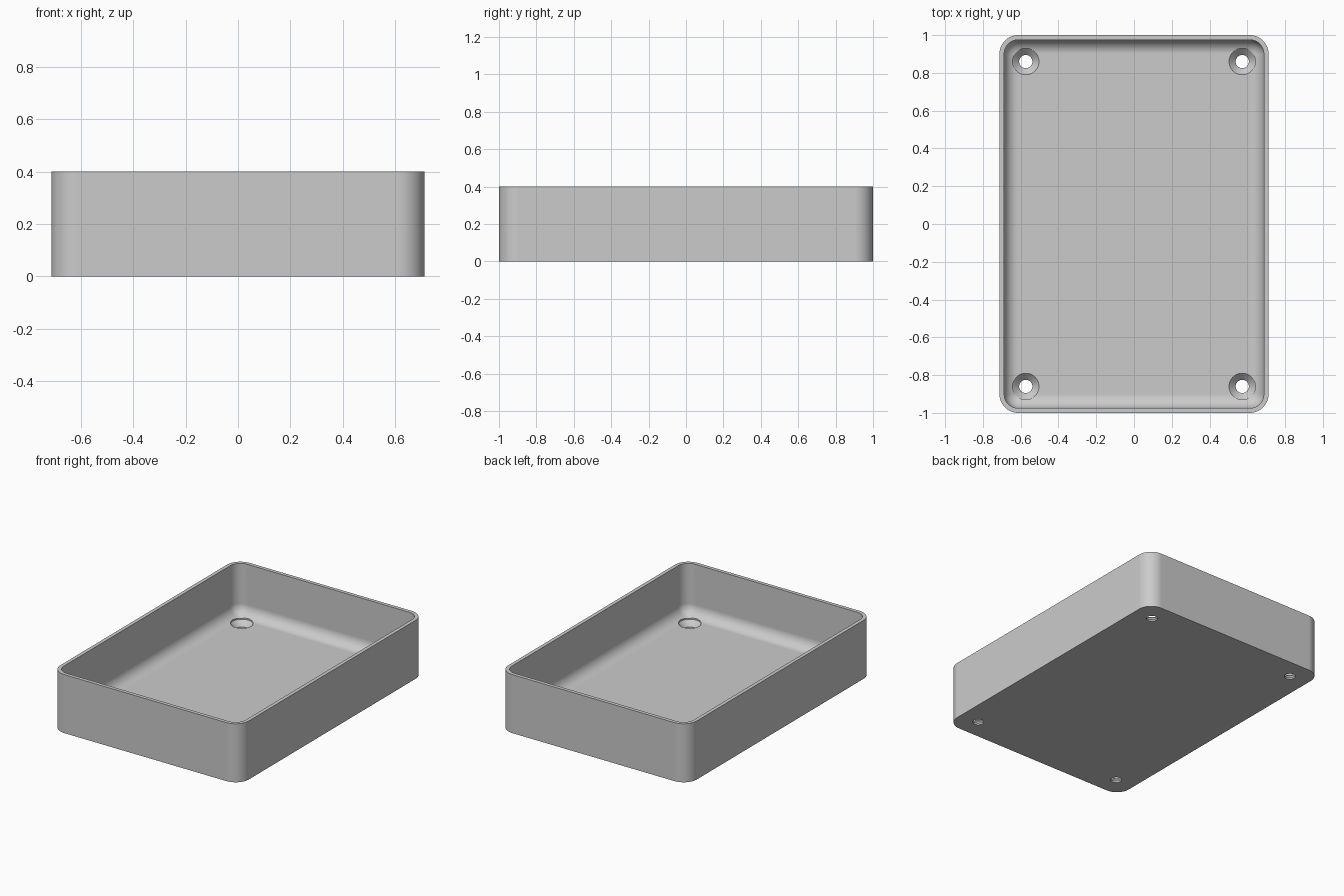
import bpy, bmesh
from math import sin, cos, pi

cube = bpy.data.objects.get("Cube")
if cube:
    bpy.data.objects.remove(cube)

HALF_X, HALF_Y, HEIGHT = 0.7125, 1.0, 0.4
CORNER, WALL, FLOOR = 0.1, 0.025, 0.05
FILLET = CORNER - WALL
STEPS = 12

grey = bpy.data.materials.new("plain grey")
grey.use_nodes = True
colour = (0.6, 0.6, 0.6, 1)
grey.diffuse_color = colour
grey.node_tree.nodes["Principled BSDF"].inputs["Base Color"].default_value = colour


def sweep(name, profile, cx, cy, steps):
    """Carry a (radius, height) profile round a rounded rectangle, then cap it."""
    bm = bmesh.new()
    rings = []
    for r, z in profile:
        ring = []
        for q, (sx, sy) in enumerate([(1, 1), (-1, 1), (-1, -1), (1, -1)]):
            for i in range(steps + 1):
                a = (q + i / steps) * pi / 2
                ring.append(bm.verts.new((sx * cx + r * cos(a), sy * cy + r * sin(a), z)))
        rings.append(ring)
    for low, high in zip(rings, rings[1:]):
        for i in range(len(low)):
            j = (i + 1) % len(low)
            bm.faces.new((low[i], low[j], high[j], high[i]))
    bmesh.ops.remove_doubles(bm, verts=bm.verts, dist=1e-5)
    bmesh.ops.holes_fill(bm, edges=[e for e in bm.edges if e.is_boundary], sides=0)
    bmesh.ops.recalc_face_normals(bm, faces=bm.faces)
    mesh = bpy.data.meshes.new(name)
    bm.to_mesh(mesh)
    bm.free()
    mesh.materials.append(grey)
    obj = bpy.data.objects.new(name, mesh)
    bpy.context.collection.objects.link(obj)
    return obj


# Open tray: outer wall, flat rim, inner wall and rounded floor edge
profile = [(CORNER, 0), (CORNER, HEIGHT), (FILLET, HEIGHT)]
for i in range(STEPS + 1):
    a = i / STEPS * pi / 2
    profile.append((FILLET * cos(a), FLOOR + FILLET * (1 - sin(a))))
tray = sweep("tray", profile, HALF_X - CORNER, HALF_Y - CORNER, STEPS)

bpy.ops.object.select_all(action="DESELECT")
tray.select_set(True)
bpy.context.view_layer.objects.active = tray

# Countersunk screw holes through the floor
hole = [(0.035, -0.1), (0.035, 0.011), (0.07, 0.046), (0.07, 0.2)]
for sx in (-1, 1):
    for sy in (-1, 1):
        cutter = sweep("screw_hole_cutter", hole, 0, 0, STEPS)
        cutter.location = (sx * 0.573, sy * 0.86, 0)
        cutter.hide_render = True
        cut = tray.modifiers.new("screw_hole", "BOOLEAN")
        cut.operation = "DIFFERENCE"
        cut.solver = "EXACT"
        cut.object = cutter
        bpy.context.view_layer.update()
        bpy.ops.object.modifier_apply(modifier=cut.name)
        bpy.data.objects.remove(cutter)

# Smooth curves, with flat walls kept flat
bpy.ops.object.shade_smooth_by_angle(angle=pi / 6)
flat = tray.modifiers.new("flat_walls", "WEIGHTED_NORMAL")
flat.keep_sharp = True
